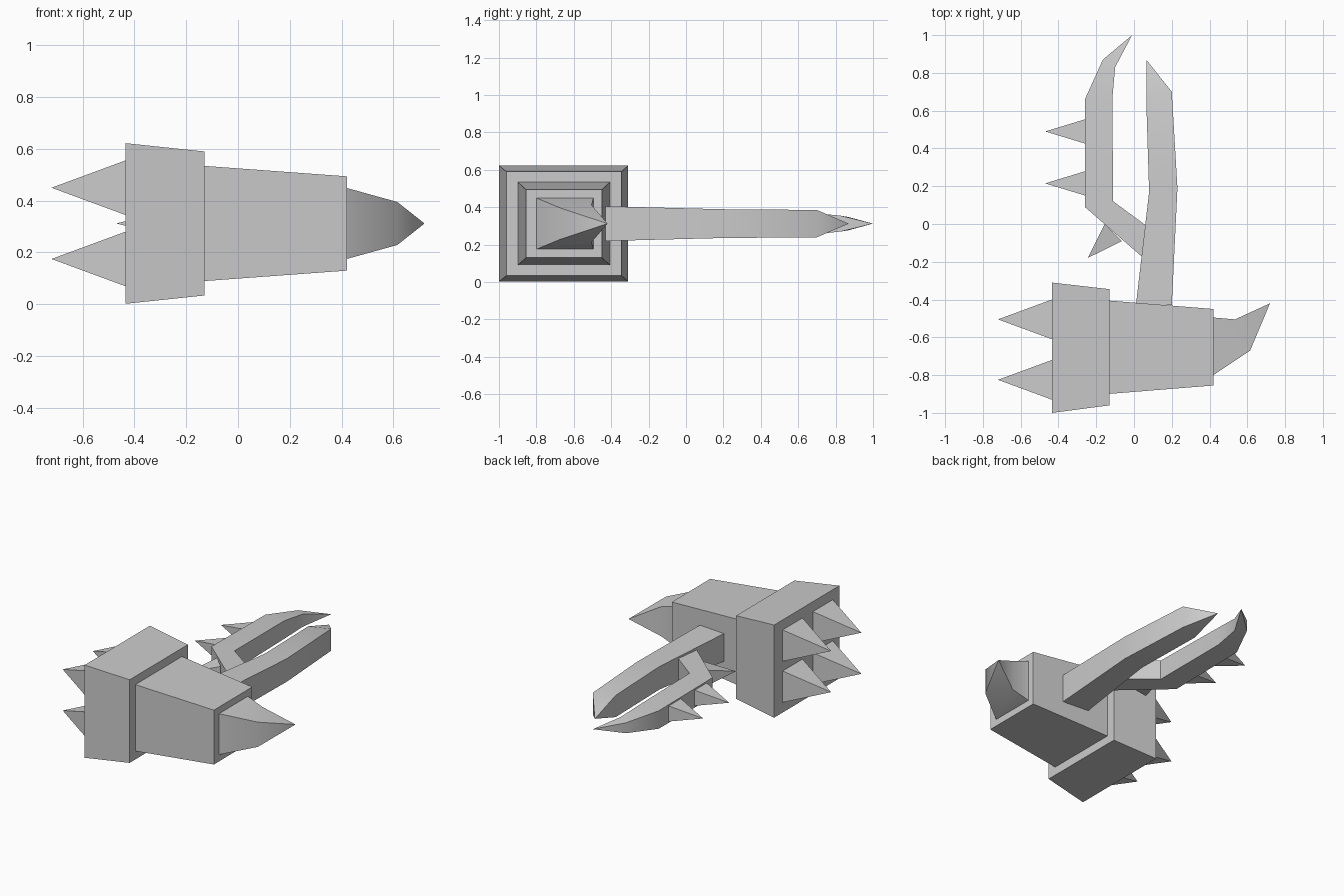
import bpy
import bmesh
import math
from mathutils import Vector

MID = 0.312  # height of the centre plane

cube = bpy.data.objects.get("Cube")
if cube:
    bpy.data.objects.remove(cube, do_unlink=True)

grey = bpy.data.materials.new("plain grey")
grey.use_nodes = True
colour = (0.6, 0.6, 0.6, 1)
grey.diffuse_color = colour
grey.node_tree.nodes["Principled BSDF"].inputs["Base Color"].default_value = colour


def loft(name, sections, tip=None, z=MID):
    """Skin four-sided sections (plan point a, plan point b, half height at a, at b)."""
    bm = bmesh.new()
    rings = []
    for a, b, ha, hb in sections:
        corners = [(*a, z - ha), (*b, z - hb), (*b, z + hb), (*a, z + ha)]
        rings.append([bm.verts.new(c) for c in corners])
    for r, s in zip(rings, rings[1:]):
        for i in range(4):
            j = (i + 1) % 4
            bm.faces.new((r[i], r[j], s[j], s[i]))
    bm.faces.new(rings[0][::-1])
    last = rings[-1]
    if tip:
        point = bm.verts.new((*tip, z))
        for i in range(4):
            bm.faces.new((last[i], last[(i + 1) % 4], point))
    else:
        bm.faces.new(last)
    bmesh.ops.recalc_face_normals(bm, faces=bm.faces)
    mesh = bpy.data.meshes.new(name)
    bm.to_mesh(mesh)
    bm.free()
    mesh.materials.append(grey)
    obj = bpy.data.objects.new(name, mesh)
    bpy.context.collection.objects.link(obj)
    return obj


def spike(name, base, tip, half_width, half_height, z=MID):
    """Square spike whose base lies across the direction of its tip."""
    base, tip = Vector(base), Vector(tip)
    way = (tip - base).normalized()
    side = Vector((-way.y, way.x)) * half_width
    return loft(name, [(base - side, base + side, half_height, half_height)], tip, z)


# Hammer head: two tapering blocks
loft("rear_block", [((-0.435, -1.0), (-0.435, -0.31), 0.31, 0.31),
                    ((-0.13, -0.96), (-0.13, -0.345), 0.278, 0.278)])
loft("front_block", [((-0.14, -0.90), (-0.14, -0.405), 0.223, 0.223),
                     ((0.42, -0.855), (0.42, -0.45), 0.182, 0.182)])

# Curved horn on the narrow end
horn = loft("horn", [((0.42, -0.80), (0.42, -0.495), 0.137, 0.137),
                     ((0.615, -0.67), (0.535, -0.505), 0.083, 0.10)], (0.72, -0.42))

# Four spikes on the wide end
for y, side in ((-0.825, "front"), (-0.505, "back")):
    for z, level in ((0.175, "lower"), (0.45, "upper")):
        spike(f"head_spike_{side}_{level}", (-0.435, y), (-0.72, y), 0.105, 0.105, z)

# Straight arm that rises out of the head
arm = loft("arm", [((0.01, -0.43), (0.20, -0.43), 0.093, 0.093),
                   ((0.08, 0.17), (0.23, 0.19), 0.077, 0.077),
                   ((0.065, 0.65), (0.20, 0.70), 0.073, 0.073)], (0.065, 0.87))

# Hooked prong that branches off the arm
prong = loft("prong", [((0.05, -0.18), (0.06, -0.005), 0.07, 0.07),
                       ((-0.26, 0.09), (-0.11, 0.12), 0.065, 0.065),
                       ((-0.26, 0.66), (-0.115, 0.66), 0.06, 0.06),
                       ((-0.165, 0.87), (-0.10, 0.83), 0.035, 0.042)], (-0.01, 1.0))

# Spikes along the outside of the prong
for name, base, tip in (("prong_spike_outer", (-0.26, 0.49), (-0.47, 0.49)),
                        ("prong_spike_middle", (-0.26, 0.215), (-0.47, 0.215)),
                        ("prong_spike_inner", (-0.11, -0.045), (-0.245, -0.18))):
    spike(name, base, tip, 0.064, 0.052)

# Soften the bends of the curved parts
bpy.ops.object.select_all(action="DESELECT")
for obj in (horn, arm, prong):
    obj.select_set(True)
bpy.context.view_layer.objects.active = horn
bpy.ops.object.shade_smooth_by_angle(angle=math.radians(36))
